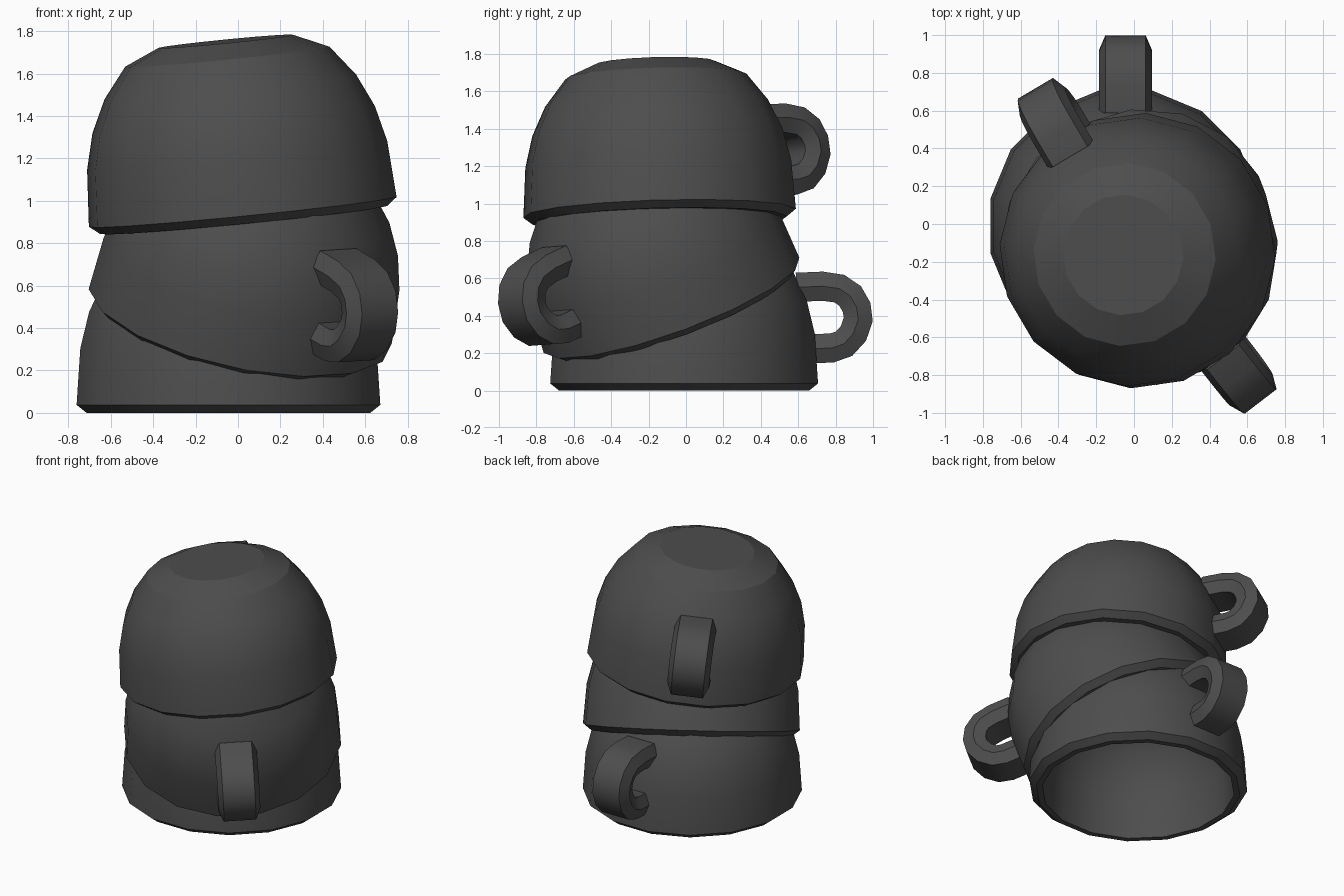
import bpy, bmesh
from math import cos, sin, pi, radians
from mathutils import Vector, Matrix

if "Cube" in bpy.data.objects:
    bpy.data.objects.remove(bpy.data.objects["Cube"])

SIDES = 16
# Upside-down cup: (radius, height) from inside centre, over the rim, to the outer base
PROFILE = [(.285, .763), (.42, .705), (.525, .583), (.592, .45), (.632, .30),
           (.643, .035), (.642, 0), (.682, 0), (.73, .038), (.712, .305),
           (.67, .475), (.597, .63), (.485, .773), (.32, .846)]
# Handle centre line (distance from axis, height) and cross-section (across, outwards)
PATH = [(.60, .552), (.74, .558), (.83, .545), (.888, .505), (.922, .445), (.931, .38),
        (.905, .305), (.855, .25), (.79, .228), (.66, .222)]
SECTION = [(.107, .078), (.14, 0), (.107, -.078), (-.107, -.078), (-.14, 0), (-.107, .078)]

# Dark grey surface
dark = bpy.data.materials.new("dark_grey")
dark.diffuse_color = (.075, .075, .075, 1)
dark.use_nodes = True
dark.node_tree.nodes["Principled BSDF"].inputs["Base Color"].default_value = dark.diffuse_color


def loft(name, rings, matrix, angle):
    """Skin closed rings of points, cap both ends and place the object."""
    bm = bmesh.new()
    rings = [[bm.verts.new(p) for p in ring] for ring in rings]
    for a, b in zip(rings, rings[1:]):
        for i in range(len(a)):
            j = (i + 1) % len(a)
            bm.faces.new((a[i], a[j], b[j], b[i]))
    bm.faces.new(rings[0])
    bm.faces.new(rings[-1])
    bmesh.ops.recalc_face_normals(bm, faces=bm.faces)
    mesh = bpy.data.meshes.new(name)
    bm.to_mesh(mesh)
    bm.free()
    mesh.materials.append(dark)
    ob = bpy.data.objects.new(name, mesh)
    bpy.context.collection.objects.link(ob)
    ob.matrix_world = matrix
    bpy.ops.object.select_all(action='DESELECT')
    ob.select_set(True)
    bpy.context.view_layer.objects.active = ob
    bpy.ops.object.shade_smooth_by_angle(angle=radians(angle))
    mesh.polygons[-1].use_smooth = False  # crisp flat end


def cup(name, matrix):
    angles = [2 * pi * (i + .5) / SIDES for i in range(SIDES)]
    rings = [[(r * cos(a), r * sin(a), h) for a in angles] for r, h in PROFILE]
    loft(name, rings, matrix, 27)


def handle(name, matrix):
    pts = [Vector((r, 0, h)) for r, h in PATH]
    rings = []
    for i, p in enumerate(pts):
        t = (pts[min(i + 1, len(pts) - 1)] - pts[max(i - 1, 0)]).normalized()
        out = Vector((-t.z, 0, t.x))
        rings.append([p + Vector((0, w, 0)) + out * d for w, d in SECTION])
    loft(name, rings, matrix, 42)


# Three stacked cups: name, rim centre, axis direction, handle angle
for name, pos, axis, ang in [
        ("bottom", (-.045, -.01, 0), (0, 0, 1), 90),
        ("middle", (.003, -.065, .421), (.2, -.335, .921), -52),
        ("top", (.026, -.14, .91), (-.098, -.028, .995), 120.5)]:
    tilt = Vector((0, 0, 1)).rotation_difference(Vector(axis).normalized()).to_matrix().to_4x4()
    m = Matrix.Translation(pos) @ tilt @ Matrix.Rotation(radians(ang), 4, 'Z')
    cup(name + "_cup", m)
    handle(name + "_cup_handle", m)
